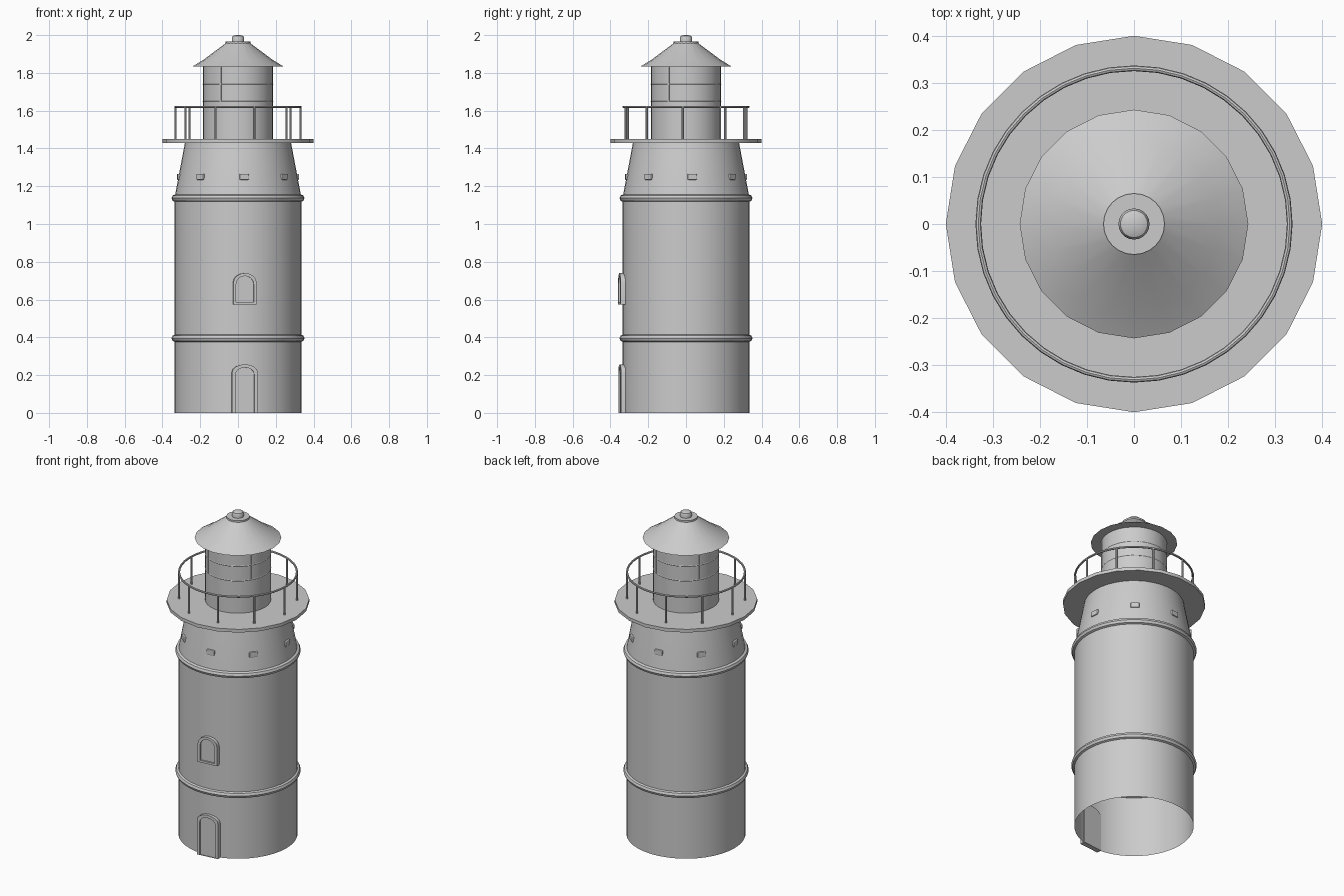
import bpy, bmesh, math
from mathutils import Matrix, Vector

if "Cube" in bpy.data.objects:
    bpy.data.objects.remove(bpy.data.objects["Cube"])

TAU = math.tau
FACING = math.radians(6)   # door, window and vents sit slightly round from -y


def finish(name, bm, smooth=True):
    bmesh.ops.recalc_face_normals(bm, faces=bm.faces)
    me = bpy.data.meshes.new(name)
    bm.to_mesh(me)
    bm.free()
    ob = bpy.data.objects.new(name, me)
    bpy.context.collection.objects.link(ob)
    if smooth:
        bpy.ops.object.select_all(action='DESELECT')
        ob.select_set(True)
        bpy.context.view_layer.objects.active = ob
        bpy.ops.object.shade_smooth_by_angle(angle=math.radians(30))
    return ob


def lathe(name, profile, sides, closed=False):
    """Revolve (radius, z) points; a zero radius becomes a pole."""
    bm = bmesh.new()
    vs = [bm.verts.new((r, 0, z)) for r, z in profile]
    pairs = list(zip(vs, vs[1:])) + ([(vs[-1], vs[0])] if closed else [])
    edges = [bm.edges.new(p) for p in pairs]
    bmesh.ops.spin(bm, geom=vs + edges, cent=(0, 0, 0), axis=(0, 0, 1),
                   angle=TAU, steps=sides, use_merge=True)
    bmesh.ops.remove_doubles(bm, verts=bm.verts, dist=1e-5)
    return finish(name, bm)


def ring(name, radius, z, tube, sides, around=8):
    pts = [(radius + tube * math.cos(TAU * i / around),
            z + tube * math.sin(TAU * i / around)) for i in range(around)]
    return lathe(name, pts, sides, closed=True)


def add_box(bm, size, loc, turn):
    m = (Matrix.Rotation(turn, 4, 'Z') @ Matrix.Translation(loc)
         @ Matrix.Diagonal((*size, 1)))
    bmesh.ops.create_cube(bm, size=1, matrix=m)


def arch(hw, bottom, spring, peak, steps=8):
    """Outline of an opening with a low arched top."""
    pts = [(-hw, bottom), (hw, bottom)]
    for i in range(steps + 1):
        a = math.pi * i / steps
        pts.append((hw * math.cos(a), spring + (peak - spring) * math.sin(a)))
    return pts


def arched_opening(name, outer, inner, front, back, panel):
    """Raised frame with a recessed panel."""
    bm = bmesh.new()
    loops = [[bm.verts.new((x, y, z)) for x, z in pts]
             for pts, y in ((outer, back), (outer, front), (inner, front), (inner, panel))]
    n = len(outer)
    for a, b in zip(loops, loops[1:]):
        for i in range(n):
            j = (i + 1) % n
            bm.faces.new((a[i], a[j], b[j], b[i]))
    bm.faces.new(loops[-1])
    bm.faces.new(loops[0])
    ob = finish(name, bm)
    ob.rotation_euler.z = FACING


# Tower shell, open at the bottom, with tapered top
lathe("tower_wall", [(0.335, 0), (0.335, 1.135)], 40)
lathe("tapered_top", [(0.335, 1.135), (0.332, 1.16), (0.28, 1.435)], 40)
ring("lower_band", 0.332, 0.395, 0.02, 40)
ring("upper_band", 0.332, 1.137, 0.02, 40)

# Door and window
arched_opening("door", arch(0.068, 0, 0.215, 0.257), arch(0.05, 0.0, 0.205, 0.24),
               -0.353, -0.322, -0.345)
arched_opening("window", arch(0.062, 0.575, 0.69, 0.74), arch(0.047, 0.588, 0.68, 0.725),
               -0.355, -0.325, -0.346)

# Small vents around the taper
bm = bmesh.new()
for k in range(8):
    add_box(bm, (0.05, 0.03, 0.032), (0, -0.308, 1.25), FACING + TAU * k / 8)
vents = finish("vents", bm, smooth=False)
bev = vents.modifiers.new("round", 'BEVEL')
bev.width = 0.005
bev.segments = 2

# Gallery floor, posts and rail
lathe("gallery_floor", [(0, 1.43), (0.4, 1.43), (0.4, 1.45), (0, 1.45)], 20)
ring("gallery_rail", 0.331, 1.62, 0.006, 40)
bm = bmesh.new()
for k in range(10):
    a = math.radians(-3) + TAU * k / 10
    m = Matrix.Translation(Vector((0.331 * math.cos(a), 0.331 * math.sin(a), 1.535)))
    bmesh.ops.create_cone(bm, cap_ends=True, segments=8, radius1=0.006, radius2=0.006,
                          depth=0.17, matrix=m)
finish("gallery_posts", bm)

# Lantern room with thin glazing bars
lathe("lantern_room", [(0.185, 1.45), (0.185, 1.835)], 32)
for i, z in enumerate((1.65, 1.74)):
    ring(f"glazing_ring_{i + 1}", 0.183, z, 0.004, 32, 6)
bm = bmesh.new()
for k in range(4):
    add_box(bm, (0.008, 0.008, 0.185), (0, -0.183, 1.74), math.radians(60) + TAU * k / 4)
finish("glazing_bars", bm, smooth=False)

# Flared roof, collar and finial
lathe("roof", [(0, 1.833), (0.243, 1.833), (0.185, 1.868), (0.065, 1.957), (0, 1.957)], 20)
lathe("roof_collar", [(0, 1.953), (0.065, 1.953), (0.065, 1.967), (0, 1.967)], 24)
lathe("finial", [(0.033, 1.965), (0.033, 1.985), (0.029, 1.994), (0.018, 1.999), (0, 2.0)], 20)
